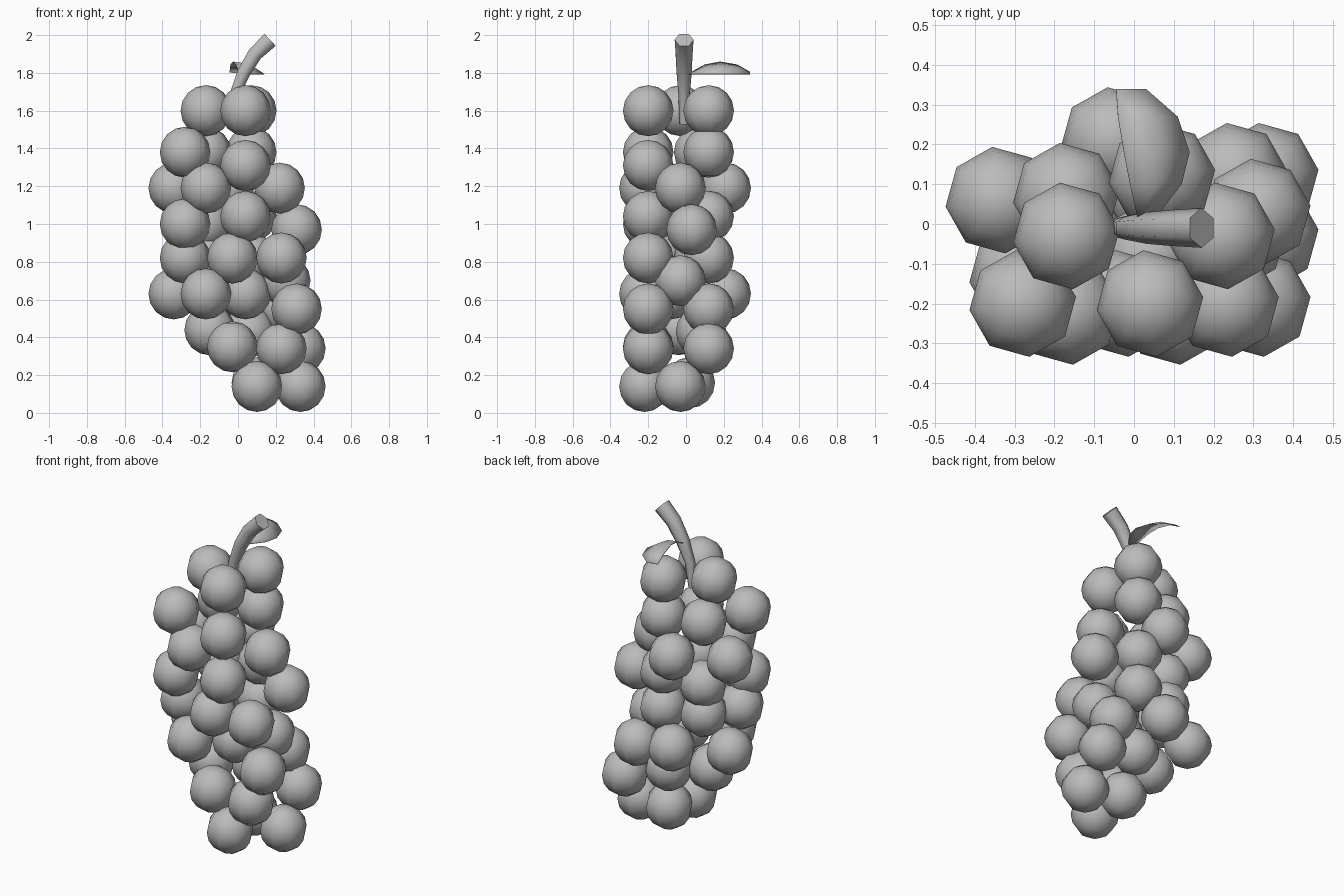
import bpy
import bmesh
import random
from math import radians
from mathutils import Matrix, Vector

random.seed(4)
default_cube = bpy.data.objects.get("Cube")
if default_cube:
    bpy.data.objects.remove(default_cube, do_unlink=True)


def make_material(name, colour):
    material = bpy.data.materials.new(name)
    material.use_nodes = True
    material.diffuse_color = colour
    material.node_tree.nodes["Principled BSDF"].inputs["Base Color"].default_value = colour
    return material


grey = make_material("plain grey", (0.5, 0.5, 0.5, 1))


def add_object(name, data):
    obj = bpy.data.objects.new(name, data)
    bpy.context.scene.collection.objects.link(obj)
    data.materials.append(grey)
    return obj


def mesh_from(name, bm, smooth=True):
    mesh = bpy.data.meshes.new(name)
    for face in bm.faces:
        face.smooth = smooth
    bm.to_mesh(mesh)
    bm.free()
    return mesh


# Grapes: one coarse smooth ball, shared by every berry
GRAPE_RADIUS = 0.135
bm = bmesh.new()
bmesh.ops.create_uvsphere(bm, u_segments=8, v_segments=8, radius=GRAPE_RADIUS)
bmesh.ops.rotate(bm, verts=bm.verts, matrix=Matrix.Rotation(radians(7), 3, "Z"))
grape_mesh = mesh_from("grape", bm)
grape_mesh.materials.append(grey)

# Vertical strings of berries: x, y, then the heights along the string
strings = [
    (.07, .12, (1.6, 1.38, 1.04, .82)),
    (.04, -.2, (1.6, 1.31, 1.04)),
    (-.17, .07, (1.38, 1, .82)),
    (-.17, -.03, (1.6,)),
    (-.05, .21, (1.19, .63)),
    (-.34, .06, (1.19, .63)),
    (-.17, -.22, (1.19, .63)),
    (-.28, -.2, (1.38, 1)),
    (-.28, -.13, (.82,)),
    (.22, -.03, (1.19,)),
    (.31, .03, (.97,)),
    (.25, -.03, (.7,)),
    (-.03, -.2, (.82, .35)),
    (.23, -.2, (.82, .34)),
    (.04, -.08, (.63,)),
    (.31, -.2, (.55,)),
    (.25, .12, (.55,)),
    (.33, .12, (.34,)),
    (-.15, -.04, (.44,)),
    (.06, .08, (.43,)),
    (.1, -.22, (.14,)),
    (.1, .02, (.16,)),
    (.33, -.03, (.14,)),
]
for x, y, heights in strings:
    for z in heights:
        grape = bpy.data.objects.new("grape", grape_mesh)
        bpy.context.scene.collection.objects.link(grape)
        grape.location = (x, y, z)

# Stem: six-sided tapering tube that leans to one side
curve = bpy.data.curves.new("stem", "CURVE")
curve.dimensions = "3D"
curve.bevel_depth = 0.05
curve.bevel_resolution = 1
curve.use_fill_caps = True
stem_path = [(-.04, 1.53, .5), (-.02, 1.68, .6), (.03, 1.8, .8), (.09, 1.9, .9), (.17, 1.975, 1)]
spline = curve.splines.new("POLY")
spline.points.add(len(stem_path) - 1)
for point, (x, z, radius) in zip(spline.points, stem_path):
    point.co = (x, -.01, z, 1)
    point.radius = radius
spline.use_smooth = True
add_object("stem", curve)

# Leaf: thin arched sheet; each row is y, left x, right x, arch height
bm = bmesh.new()
leaf_rows = [(.01, .01, .05, 0), (.1, -.01, .12, .05), (.18, -.025, .14, .065),
             (.27, -.04, .11, .05), (.34, -.045, .03, .01)]
previous = None
for y, left, right, arch in leaf_rows:
    row = []
    for t, lift in ((0, 1), (.5, .8), (1, 0)):
        row.append(bm.verts.new(Vector((left + (right - left) * t, y, 1.795 + arch * lift))))
    if previous:
        for i in range(len(row) - 1):
            bm.faces.new((previous[i], previous[i + 1], row[i + 1], row[i]))
    previous = row
leaf = add_object("leaf", mesh_from("leaf", bm))
thickness = leaf.modifiers.new("thickness", "SOLIDIFY")
thickness.thickness = 0.004
